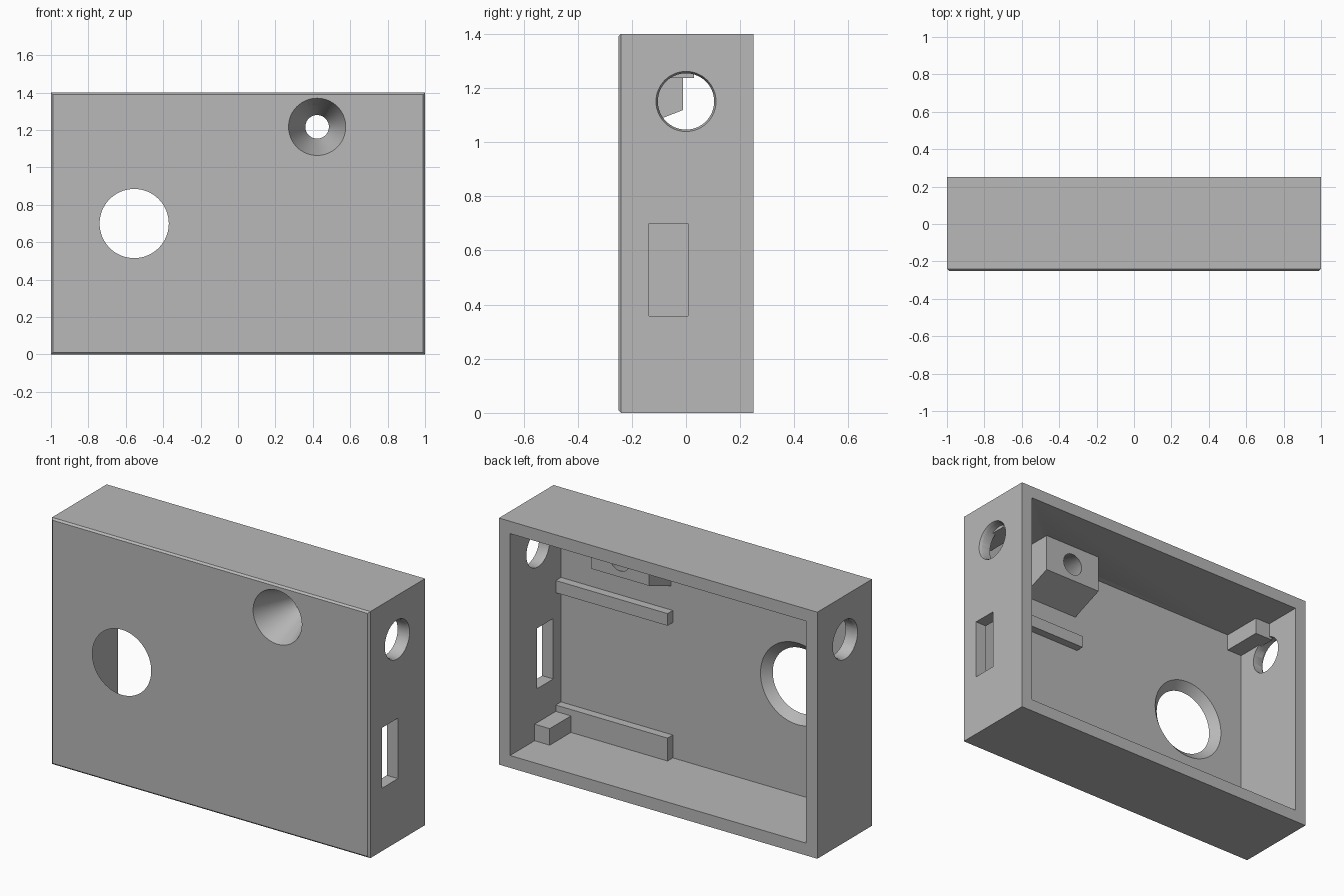
import bpy
import bmesh
from math import radians
from mathutils import Vector, Matrix

old = bpy.data.objects.get("Cube")
if old:
    bpy.data.objects.remove(old, do_unlink=True)

grey = bpy.data.materials.new("plain grey")
grey.use_nodes = True
tone = (0.48, 0.48, 0.48, 1)
grey.diffuse_color = tone
grey.node_tree.nodes["Principled BSDF"].inputs["Base Color"].default_value = tone

# Overall sizes
HALF_W, HALF_D, HEIGHT = 1.0, 0.25, 1.4
WALL, FRONT = 0.07, -0.207
IN_X, IN_TOP = HALF_W - WALL, HEIGHT - WALL
SINK = 0.02  # how far fittings sink into the walls


def finish(name, bm):
    bmesh.ops.recalc_face_normals(bm, faces=bm.faces)
    mesh = bpy.data.meshes.new(name)
    bm.to_mesh(mesh)
    bm.free()
    mesh.materials.append(grey)
    obj = bpy.data.objects.new(name, mesh)
    bpy.context.collection.objects.link(obj)
    return obj


def box(name, xs, ys, zs, chamfer=0):
    bm = bmesh.new()
    size = [b - a for a, b in (xs, ys, zs)]
    mid = [(a + b) / 2 for a, b in (xs, ys, zs)]
    bmesh.ops.create_cube(bm, size=1, matrix=Matrix.Translation(mid) @ Matrix.Diagonal((*size, 1)))
    if chamfer:
        rim = [e for e in bm.edges if all(v.co.y < ys[0] + 0.001 for v in e.verts)]
        bmesh.ops.bevel(bm, geom=rim, offset=chamfer, segments=1, affect='EDGES')
    return finish(name, bm)


def cone(name, start, end, r_start, r_end):
    """Tapered cutter running past both ends at the same slope."""
    start, end = Vector(start), Vector(end)
    length = (end - start).length
    axis = (end - start) / length
    extra = 0.02
    grow = (r_end - r_start) / length * extra
    bm = bmesh.new()
    turn = axis.to_track_quat('Z', 'Y').to_matrix().to_4x4()
    bmesh.ops.create_cone(bm, cap_ends=True, segments=64, radius1=r_start - grow,
                          radius2=r_end + grow, depth=length + 2 * extra,
                          matrix=Matrix.Translation((start + end) / 2) @ turn)
    cutter = finish(name, bm)
    cutter.hide_render = True
    return cutter


def activate(obj):
    bpy.ops.object.select_all(action='DESELECT')
    obj.select_set(True)
    bpy.context.view_layer.objects.active = obj


def cut(obj, cutters):
    activate(obj)
    for c in cutters:
        mod = obj.modifiers.new("cut", 'BOOLEAN')
        mod.operation, mod.solver, mod.object = 'DIFFERENCE', 'EXACT', c
        bpy.ops.object.modifier_apply(modifier=mod.name)
    bpy.ops.object.shade_smooth_by_angle(angle=radians(25))


# Open-backed case and the shapes removed from it
case = box("case", (-HALF_W, HALF_W), (-HALF_D, HALF_D), (0, HEIGHT), chamfer=0.01)
cavity = box("cavity_cutter", (-IN_X, IN_X), (FRONT, 0.4), (WALL, IN_TOP))
slot = box("slot_cutter", (0.85, 1.1), (-0.137, 0.007), (0.357, 0.70))
window = cone("window_cutter", (-0.555, -HALF_D, 0.70), (-0.555, FRONT, 0.70), 0.185, 0.232)
BOSS_X, BOSS_Z, BOSS_BACK = 0.423, 1.217, -0.012
funnel = cone("funnel_cutter", (BOSS_X, -HALF_D, BOSS_Z), (BOSS_X, BOSS_BACK, BOSS_Z), 0.153, 0.063)
cutters = [cavity, slot, window, funnel]
for s in (-1, 1):
    cutters.append(cone("side_hole_cutter", (s * HALF_W, 0, 1.15), (s * IN_X, 0, 1.15), 0.104, 0.104))
    cutters.append(cone("hole_chamfer_cutter", (s * HALF_W, 0, 1.15), (s * 0.985, 0, 1.15), 0.111, 0.104))
    # keep the chamfer cone from undercutting: its far end is narrower than the hole
cut(case, cutters)

# Boss behind the funnel, with a sloping underside
profile = [(FRONT - SINK, IN_TOP + SINK), (BOSS_BACK, IN_TOP + SINK),
           (BOSS_BACK, 1.118), (FRONT - SINK, 1.034)]
bm = bmesh.new()
side = bm.faces.new([bm.verts.new((BOSS_X - 0.183, y, z)) for y, z in profile])
grown = bmesh.ops.extrude_face_region(bm, geom=[side])["geom"]
bmesh.ops.translate(bm, vec=(0.366, 0, 0), verts=[v for v in grown if isinstance(v, bmesh.types.BMVert)])
cut(finish("funnel_boss", bm), [funnel])

for c in cutters:
    bpy.data.objects.remove(c, do_unlink=True)

# Board rails on the inside of the front
for name, low, high in (("lower_rail", WALL - SINK, 0.20), ("upper_rail", 0.838, 0.907)):
    box(name, (0.228, IN_X + SINK), (FRONT - SINK, -0.16), (low, high))

# Small blocks in the four inner corners
for s, side_name in ((1, "left"), (-1, "right")):
    xs = sorted((s * 0.835, s * (IN_X + SINK)))
    for level, zs in (("bottom", (WALL - SINK, 0.164)), ("top", (1.236, IN_TOP + SINK))):
        box(f"{level}_{side_name}_corner_block", xs, (FRONT - SINK, 0.03), zs)
